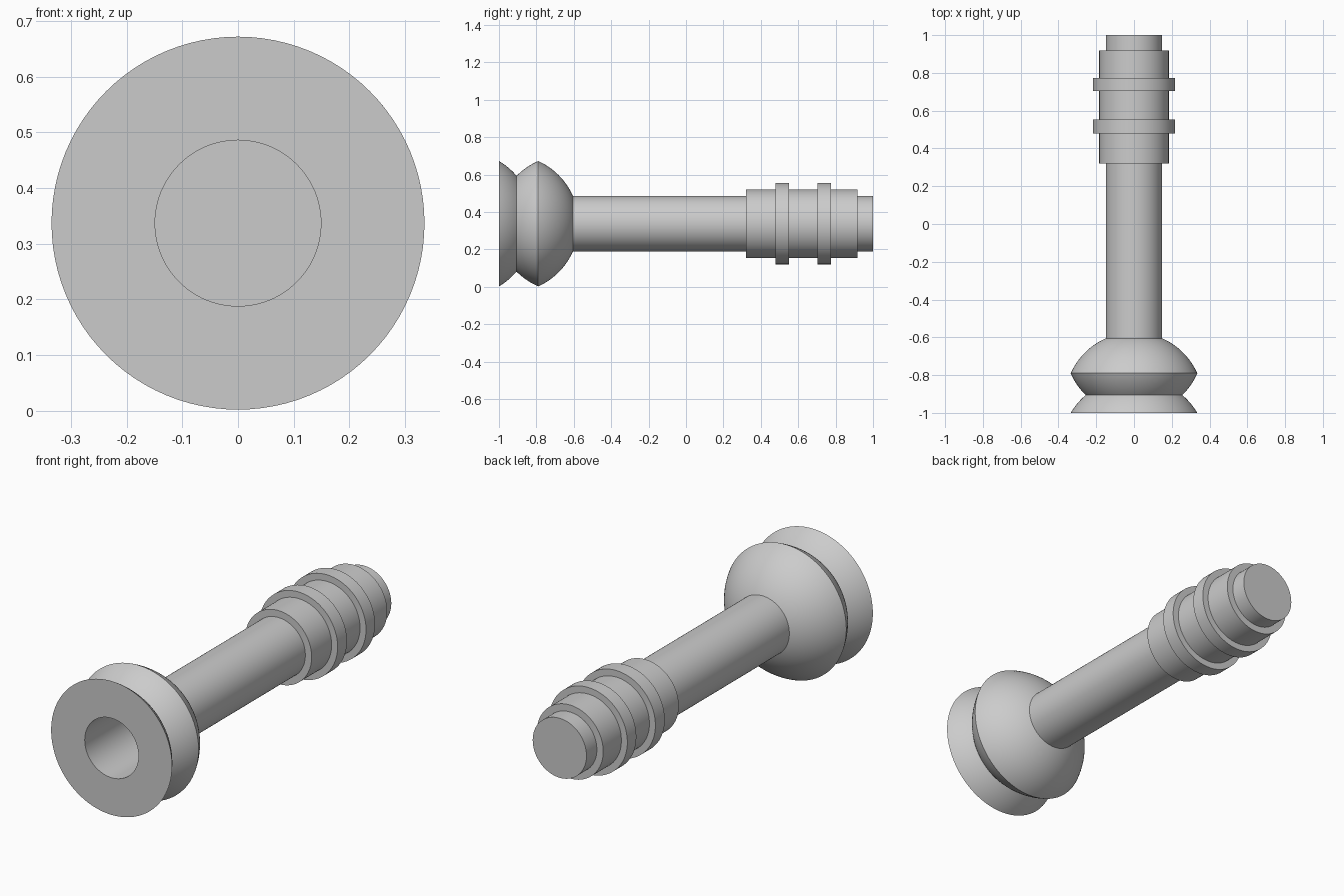
import bpy, bmesh, math
from mathutils import Vector

if "Cube" in bpy.data.objects:
    bpy.data.objects.remove(bpy.data.objects["Cube"])

AXIS_Z = 0.337      # height of the long axis
ROD_R = 0.149
HEAD_BACK = -0.605  # where the rod meets the head
BALL_R = 0.366      # radius of the rounded head surfaces

grey = bpy.data.materials.new("plain_grey")
grey.use_nodes = True
colour = (0.6, 0.6, 0.6, 1)
grey.diffuse_color = colour
grey.node_tree.nodes["Principled BSDF"].inputs["Base Color"].default_value = colour


def bulge(a, b, steps=10):
    """Points (y, r) along an outward arc from a to b, without b."""
    a, b = Vector(a), Vector(b)
    chord = b - a
    half = chord.length / 2
    normal = Vector((-chord.y, chord.x)).normalized()
    if normal.y < 0:
        normal = -normal
    centre = (a + b) / 2 - normal * math.sqrt(BALL_R ** 2 - half ** 2)
    sweep = math.asin(half / BALL_R)
    along = chord.normalized()
    points = []
    for i in range(steps):
        t = sweep * (2 * i / steps - 1)
        points.append(centre + BALL_R * (along * math.sin(t) + normal * math.cos(t)))
    return points


def revolve(name, profile, closed=True, segments=96):
    """Turn a (y, r) profile around the long axis."""
    bm = bmesh.new()
    verts = [bm.verts.new((0, y, r)) for y, r in profile]
    edges = [bm.edges.new(pair) for pair in zip(verts, verts[1:])]
    if closed:
        edges.append(bm.edges.new((verts[-1], verts[0])))
    bmesh.ops.spin(bm, geom=verts + edges, cent=(0, 0, 0), axis=(0, 1, 0),
                   angle=math.tau, steps=segments)
    bmesh.ops.remove_doubles(bm, verts=bm.verts, dist=0.0001)
    bmesh.ops.recalc_face_normals(bm, faces=bm.faces)
    mesh = bpy.data.meshes.new(name)
    bm.to_mesh(mesh)
    bm.free()
    mesh.materials.append(grey)
    obj = bpy.data.objects.new(name, mesh)
    obj.location.z = AXIS_Z
    bpy.context.collection.objects.link(obj)
    bpy.ops.object.select_all(action='DESELECT')
    obj.select_set(True)
    bpy.context.view_layer.objects.active = obj
    bpy.ops.object.shade_smooth_by_angle(angle=math.radians(30))
    return obj


def band(name, start, end, radius):
    """Ring sitting around the rod."""
    inner = ROD_R - 0.01
    revolve(name, [(start, inner), (start, radius), (end, radius), (end, inner)])


# Rounded head with a groove and a round bore
rim, groove, crest = (-1, 0.335), (-0.906, 0.256), (-0.79, 0.335)
neck = (HEAD_BACK, ROD_R)
head = bulge(rim, groove) + bulge(groove, crest) + bulge(crest, neck, 20)
revolve("head", [(-1, ROD_R)] + head + [neck])

# Solid rod, closing the bore at its front end
revolve("rod", [(HEAD_BACK, 0), (HEAD_BACK, ROD_R), (1, ROD_R), (1, 0)], closed=False)

# Collar with two raised rings
band("collar", 0.32, 0.918, 0.184)
band("front_ring", 0.478, 0.552, 0.217)
band("back_ring", 0.703, 0.774, 0.217)
